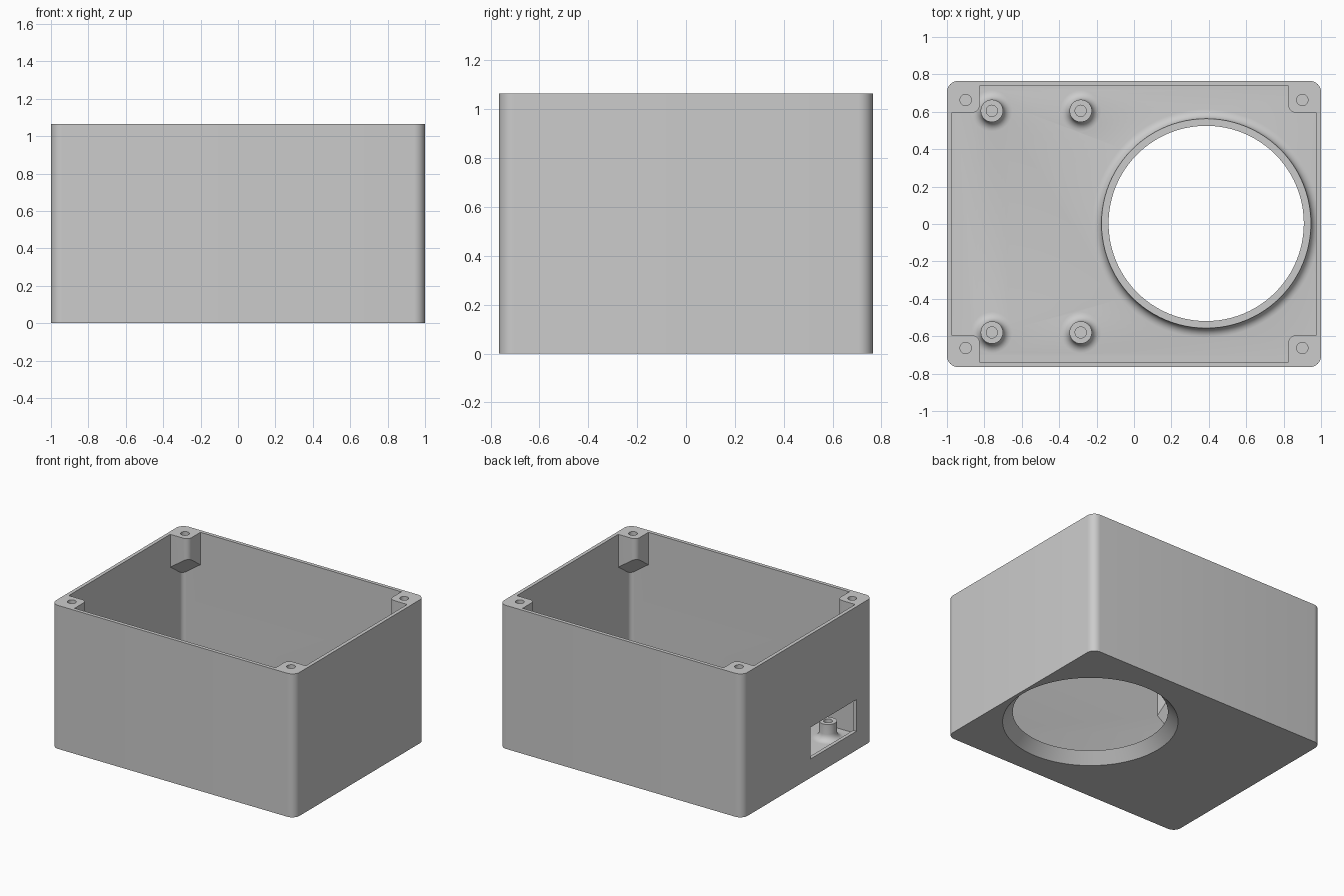
import bpy, bmesh, math
from math import cos, sin, pi

if "Cube" in bpy.data.objects:
    bpy.data.objects.remove(bpy.data.objects["Cube"], do_unlink=True)

HEIGHT, WALL = 1.065, 0.027
HALF_X, HALF_Y = 1.0, 0.765
IN_X, IN_Y = HALF_X - WALL, HALF_Y - WALL

grey = bpy.data.materials.new("light_grey_plastic")
grey.use_nodes = True
grey.diffuse_color = (0.6, 0.6, 0.6, 1)
grey.node_tree.nodes["Principled BSDF"].inputs["Base Color"].default_value = (0.6, 0.6, 0.6, 1)


def make_object(name, bm):
    bmesh.ops.recalc_face_normals(bm, faces=bm.faces[:])
    mesh = bpy.data.meshes.new(name)
    bm.to_mesh(mesh)
    bm.free()
    mesh.materials.append(grey)
    obj = bpy.data.objects.new(name, mesh)
    bpy.context.collection.objects.link(obj)
    return obj


def prism(name, x0, x1, y0, y1, z0, z1, r=0.0, steps=8):
    """Upright box with rounded vertical edges."""
    if r:
        outline = []
        corners = [(x1 - r, y1 - r), (x0 + r, y1 - r), (x0 + r, y0 + r), (x1 - r, y0 + r)]
        for k, (cx, cy) in enumerate(corners):
            for i in range(steps + 1):
                a = (k + i / steps) * pi / 2
                outline.append((cx + r * cos(a), cy + r * sin(a)))
    else:
        outline = [(x1, y1), (x0, y1), (x0, y0), (x1, y0)]
    bm = bmesh.new()
    low = [bm.verts.new((x, y, z0)) for x, y in outline]
    high = [bm.verts.new((x, y, z1)) for x, y in outline]
    bm.faces.new(low)
    bm.faces.new(high)
    for i in range(len(low)):
        j = (i + 1) % len(low)
        bm.faces.new((low[i], low[j], high[j], high[i]))
    return make_object(name, bm)


def lathe(name, cx, cy, profile, sides):
    """Closed solid turned from (radius, z) points, capped at both ends."""
    bm = bmesh.new()
    rings = [[bm.verts.new((cx + r * cos(2 * pi * i / sides), cy + r * sin(2 * pi * i / sides), z))
              for i in range(sides)] for r, z in profile]
    bm.faces.new(rings[0])
    bm.faces.new(rings[-1])
    for a, b in zip(rings, rings[1:]):
        for i in range(sides):
            j = (i + 1) % sides
            bm.faces.new((a[i], a[j], b[j], b[i]))
    return make_object(name, bm)


def combine(target, tool, operation="DIFFERENCE"):
    tool.hide_render = True
    mod = target.modifiers.new("cut", "BOOLEAN")
    mod.operation, mod.solver, mod.object = operation, "EXACT", tool
    bpy.context.view_layer.objects.active = target
    bpy.ops.object.modifier_apply(modifier=mod.name)
    bpy.data.objects.remove(tool, do_unlink=True)


def filleted_boss(name, cx, cy, radius, top, fillet, sides):
    """Round boss that flares into the floor."""
    steps = 6
    profile = [(radius + fillet, WALL / 2)]
    for i in range(steps + 1):
        a = i / steps * pi / 2
        profile.append((radius + fillet * (1 - sin(a)), WALL + fillet * (1 - cos(a))))
    if top > profile[-1][1] + 0.001:
        profile.append((radius, top))
    return lathe(name, cx, cy, profile, sides)


# Cavity, leaving corner screw posts with sloping undersides
cavity = prism("cavity", -IN_X, IN_X, -IN_Y, IN_Y, WALL, 1.2, 0.033)
corners = [(sx, sy) for sx in (-1, 1) for sy in (-1, 1)]
for sx, sy in corners:
    xs, ys = sorted((sx * 0.825, sx * 1.1)), sorted((sy * 0.595, sy * 0.9))
    post = prism("post", *xs, *ys, 0.5, 1.3, 0.04)
    for v in post.data.vertices:
        if v.co.z < 1:
            v.co.z = 0.72 + (IN_X - abs(v.co.x) + IN_Y - abs(v.co.y)) / math.sqrt(2)
    combine(cavity, post)

# Hollow box
box = prism("enclosure_box", -HALF_X, HALF_X, -HALF_Y, HALF_Y, 0, HEIGHT, 0.06)
combine(box, cavity)

# Screw holes in the corner posts
for sx, sy in corners:
    combine(box, lathe("screw_hole", sx * 0.9, sy * 0.663, [(0.03, 0.93), (0.03, 1.2)], 24))

# Raised ring round the large floor opening, flared below
CX, CY = 0.386, 0.003
combine(box, filleted_boss("ring", CX, CY, 0.56, 0.077, 0.05, 96), "UNION")
combine(box, lathe("opening", CX, CY, [(0.608, -0.02), (0.522, 0.077), (0.522, 0.2)], 96))

# Floor standoffs with blind holes
for x in (-0.76, -0.285):
    for y in (-0.58, 0.605):
        combine(box, filleted_boss("standoff", x, y, 0.06, 0.15, 0.05, 32), "UNION")
        combine(box, lathe("standoff_hole", x, y, [(0.03, 0.04), (0.03, 0.3)], 24))

# Connector window in the side wall
combine(box, prism("window", -1.1, -0.95, -0.57, -0.03, 0.14, 0.375))

bpy.ops.object.select_all(action="DESELECT")
box.select_set(True)
bpy.context.view_layer.objects.active = box
bpy.ops.object.shade_smooth_by_angle(angle=math.radians(30))
